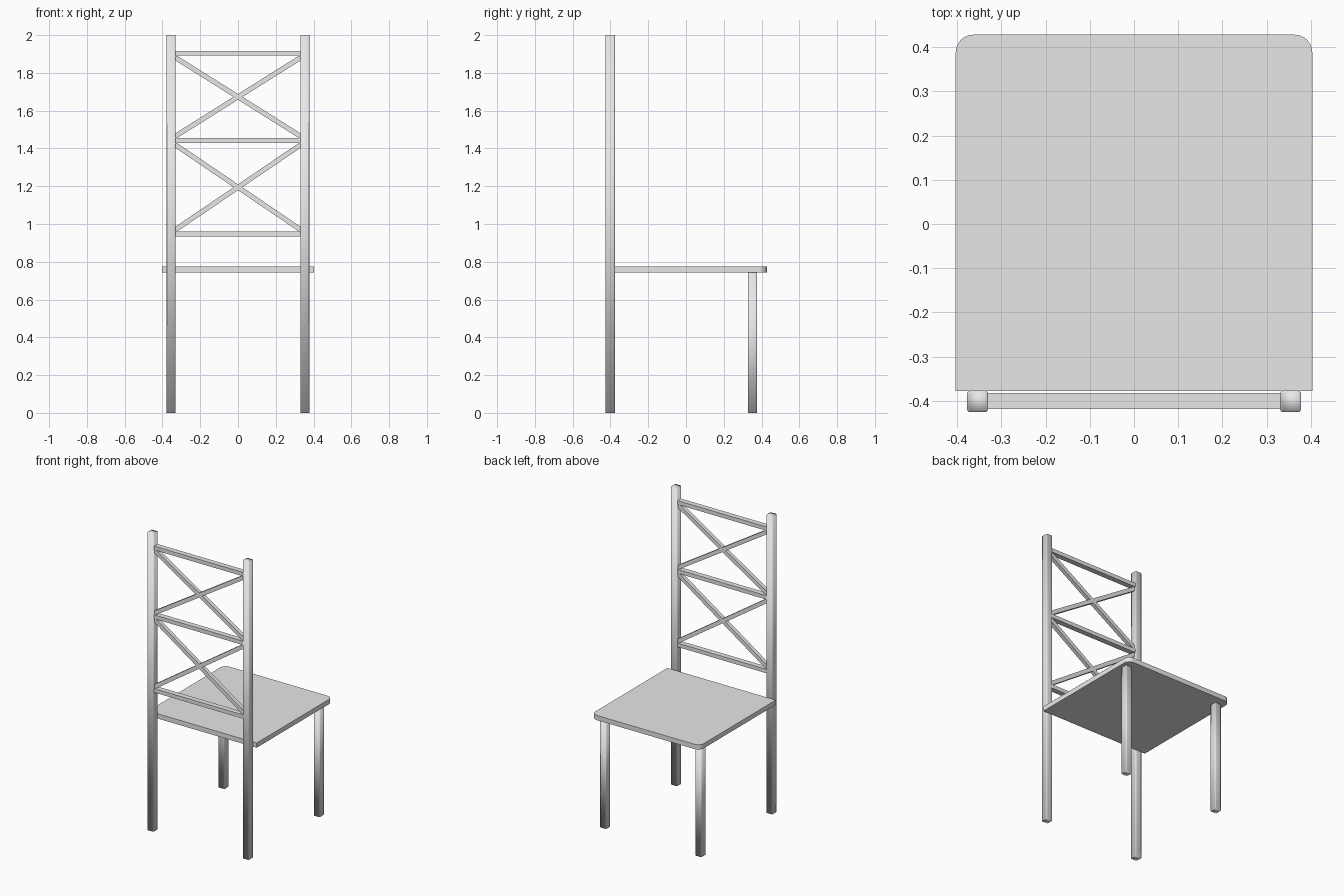
import bpy, bmesh, math
from mathutils import Matrix, Vector

cube = bpy.data.objects.get("Cube")
if cube:
    bpy.data.objects.remove(cube, do_unlink=True)

grey = bpy.data.materials.new("light grey")
grey.use_nodes = True
colour = (0.8, 0.8, 0.8, 1)
grey.diffuse_color = colour
grey.node_tree.nodes["Principled BSDF"].inputs["Base Color"].default_value = colour


def box(name, centre, size, radius=0, segments=1, pick=None, tilt=0, smooth=False):
    """Box with optional rounded upright edges, tilted about the y axis."""
    bm = bmesh.new()
    bmesh.ops.create_cube(bm, size=1, matrix=Matrix.Diagonal((*size, 1)))
    if radius:
        upright = [e for e in bm.edges
                   if abs(e.verts[0].co.z - e.verts[1].co.z) > size[2] / 2
                   and (pick is None or pick(e.verts[0].co))]
        bmesh.ops.bevel(bm, geom=upright, offset=radius, segments=segments,
                        profile=0.5, affect='EDGES')
    bm.transform(Matrix.Translation(Vector(centre)) @ Matrix.Rotation(tilt, 4, 'Y'))
    bmesh.ops.recalc_face_normals(bm, faces=bm.faces)
    for f in bm.faces:
        f.smooth = smooth
    mesh = bpy.data.meshes.new(name)
    bm.to_mesh(mesh)
    bm.free()
    mesh.materials.append(grey)
    obj = bpy.data.objects.new(name, mesh)
    bpy.context.collection.objects.link(obj)
    return obj


# Seat board, rounded on the two corners away from the backrest
seat = box("seat", (0, 0.025, 0.759), (0.806, 0.806, 0.032), radius=0.04, segments=6,
           pick=lambda co: co.y > 0, smooth=True)
seat.data.set_sharp_from_angle(angle=math.radians(30))

# Legs; the tall pair continues up as the backrest posts
for side, sx in (("left", 1), ("right", -1)):
    for kind, y, height in (("post_leg", -0.401, 2.0), ("short_leg", 0.352, 0.745)):
        box(f"{side}_{kind}", (sx * 0.354, y, height / 2), (0.047, 0.049, height),
            radius=0.007, segments=3, smooth=True)

# Backrest rails
back_y = -0.4
rails = (0.947, 1.442, 1.904)
for name, z in zip(("lower", "middle", "upper"), rails):
    box(f"{name}_rail", (0, back_y, z), (0.668, 0.036, 0.026))

# Crossed braces between neighbouring rails
for name, low, high in (("lower", *rails[:2]), ("upper", *rails[1:])):
    run, rise = 0.664, high - low - 0.045
    for sign, lean in ((1, "rising"), (-1, "falling")):
        box(f"{name}_{lean}_brace", (0, back_y, (low + high) / 2),
            (math.hypot(run, rise), 0.026, 0.026), tilt=sign * math.atan2(rise, run))
